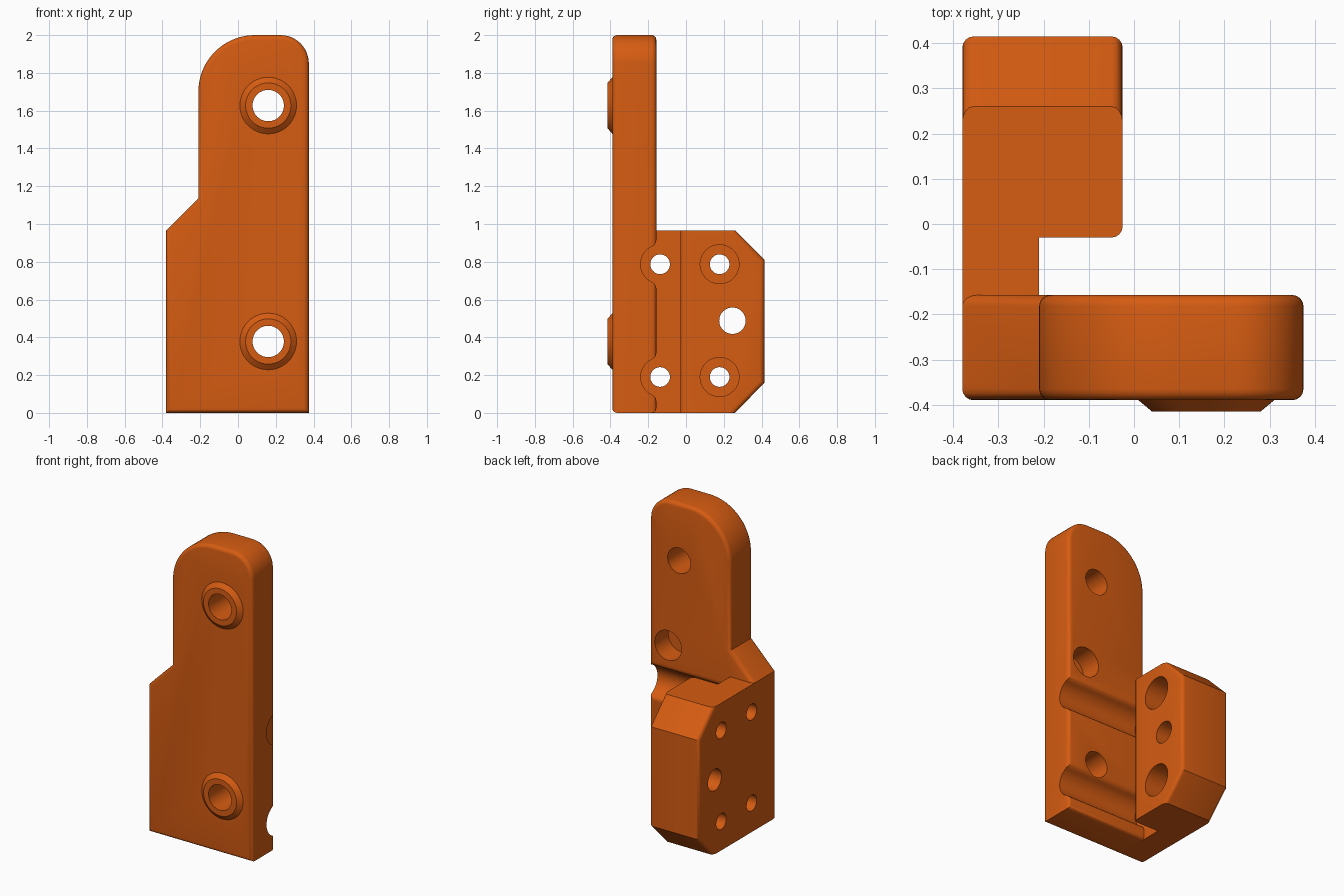
import bpy, bmesh, math
from mathutils import Vector, Matrix

if "Cube" in bpy.data.objects:
    bpy.data.objects.remove(bpy.data.objects["Cube"])

orange = bpy.data.materials.new("burnt_orange")
orange.diffuse_color = (0.67, 0.107, 0.006, 1)
orange.use_nodes = True
orange.node_tree.nodes["Principled BSDF"].inputs["Base Color"].default_value = orange.diffuse_color
R = 0.025  # edge rounding


def arc(cx, cy, r, a0, a1, n):
    """Points on an arc, angles in degrees."""
    return [(cx + r * math.cos(math.radians(a0 + (a1 - a0) * i / n)),
             cy + r * math.sin(math.radians(a0 + (a1 - a0) * i / n))) for i in range(n + 1)]


def prism(name, pts, axis, lo, hi, round_rule=None):
    """Extrude a profile (xz for axis y, yz for axis x); round the edges picked by the rule."""
    def place(p, t):
        return (p[0], t, p[1]) if axis == 'y' else (t, p[0], p[1])
    bm = bmesh.new()
    face = bm.faces.new([bm.verts.new(place(p, lo)) for p in pts])
    ext = bmesh.ops.extrude_face_region(bm, geom=[face])
    shift = Vector(place((0, 0), hi - lo))
    bmesh.ops.translate(bm, vec=shift, verts=[v for v in ext['geom'] if isinstance(v, bmesh.types.BMVert)])
    bmesh.ops.recalc_face_normals(bm, faces=bm.faces)
    if round_rule:
        edges = [e for e in bm.edges if round_rule(e.verts[0].co, e.verts[1].co)]
        bmesh.ops.bevel(bm, geom=edges, offset=R, segments=4, profile=0.5, affect='EDGES', clamp_overlap=True)
    return finish(name, bm)


def cone(name, r1, r2, axis, start, end, a, b):
    """Cylinder or cone along x (a=y, b=z) or y (a=x, b=z)."""
    bm = bmesh.new()
    bmesh.ops.create_cone(bm, cap_ends=True, segments=48, radius1=r1, radius2=r2, depth=end - start)
    mid = (start + end) / 2
    if axis == 'x':
        m = Matrix.Translation((mid, a, b)) @ Matrix.Rotation(math.pi / 2, 4, 'Y')
    else:
        m = Matrix.Translation((a, mid, b)) @ Matrix.Rotation(-math.pi / 2, 4, 'X')
    bm.transform(m)
    return finish(name, bm)


def finish(name, bm):
    mesh = bpy.data.meshes.new(name)
    bm.to_mesh(mesh)
    bm.free()
    ob = bpy.data.objects.new(name, mesh)
    bpy.context.collection.objects.link(ob)
    mesh.materials.append(orange)
    return ob


def combine(body, other, op):
    bpy.context.view_layer.objects.active = body
    mod = body.modifiers.new("bool", 'BOOLEAN')
    mod.operation, mod.object, mod.solver = op, other, 'EXACT'
    bpy.ops.object.modifier_apply(modifier=mod.name)
    bpy.data.objects.remove(other)


# Upright plate with a rounded top and a sloped shoulder
FRONT, BACK = -0.39, -0.157
outline = [(-0.38, 0), (0.375, 0)]
outline += arc(0.225, 1.85, 0.15, 0, 90, 12)
outline += arc(0.09, 1.70, 0.30, 90, 180, 20)
outline += [(-0.21, 1.135), (-0.38, 0.965)]
body = prism("mounting_bracket", outline, 'y', FRONT, BACK,
             lambda p, q: abs(p.y - q.y) < 1e-5)

# Grooves across the back of the plate, with rounded lips
for z in (0.19, 0.787):
    r, lip, cy = 0.103, 0.04, -0.137
    dz = math.sqrt((r + lip) ** 2 - (cy - BACK + lip) ** 2)
    fy = BACK - lip
    ang = math.degrees(math.atan2(dz, fy - cy))
    upper = arc(fy, z + dz, lip, 0, ang - 180, 6)
    bottom = arc(cy, z, r, ang, 360 - ang, 20)[1:-1]
    lower = [(y, 2 * z - h) for y, h in reversed(upper)]
    groove = prism("groove_cutter", [(-0.1, z + dz)] + upper + bottom + lower + [(-0.1, z - dz)],
                   'x', -0.209, 0.5)
    combine(body, groove, 'DIFFERENCE')

# Thin web joining the plate to the rear block
web = prism("web", [(-0.35, 0), (0.05, 0), (0.05, 0.965), (-0.35, 0.965)], 'x', -0.38, -0.21)
combine(body, web, 'UNION')


# Rear block with chamfered back corners
def block_rounding(p, q):
    if abs(p.x - q.x) > 1e-5:
        return False
    on_back = p.y > 0.25 and q.y > 0.25
    inner = p.x > -0.1 and p.y < 0 and q.y < 0
    return on_back or inner


block = prism("rear_block", [(-0.03, 0), (0.26, 0), (0.415, 0.16), (0.415, 0.81), (0.26, 0.965), (-0.03, 0.965)],
              'x', -0.38, -0.025, block_rounding)
combine(body, block, 'UNION')

# Raised bosses on the front with through holes
for z in (0.378, 1.627):
    combine(body, cone("boss", 0.12, 0.156, 'y', -0.415, -0.385, 0.16, z), 'UNION')
    combine(body, cone("bolt_hole", 0.083, 0.083, 'y', -0.6, 0.0, 0.16, z), 'DIFFERENCE')

# Blind pocket in the back of the plate
combine(body, cone("pocket", 0.097, 0.097, 'y', BACK - 0.14, 0.0, 0.24, 1.05), 'DIFFERENCE')

# Side screw holes, counterbored in the block
for z in (0.19, 0.787):
    combine(body, cone("counterbore", 0.103, 0.103, 'x', -0.21, 0.1, 0.178, z), 'DIFFERENCE')
    for y in (-0.137, 0.178):
        combine(body, cone("screw_hole", 0.052, 0.052, 'x', -0.6, 0.1, y, z), 'DIFFERENCE')
combine(body, cone("centre_hole", 0.07, 0.07, 'x', -0.6, 0.1, 0.246, 0.488), 'DIFFERENCE')

# Smooth shading with sharp edges kept
bpy.ops.object.select_all(action='DESELECT')
body.select_set(True)
bpy.context.view_layer.objects.active = body
bpy.ops.object.shade_smooth_by_angle(angle=math.radians(30))
